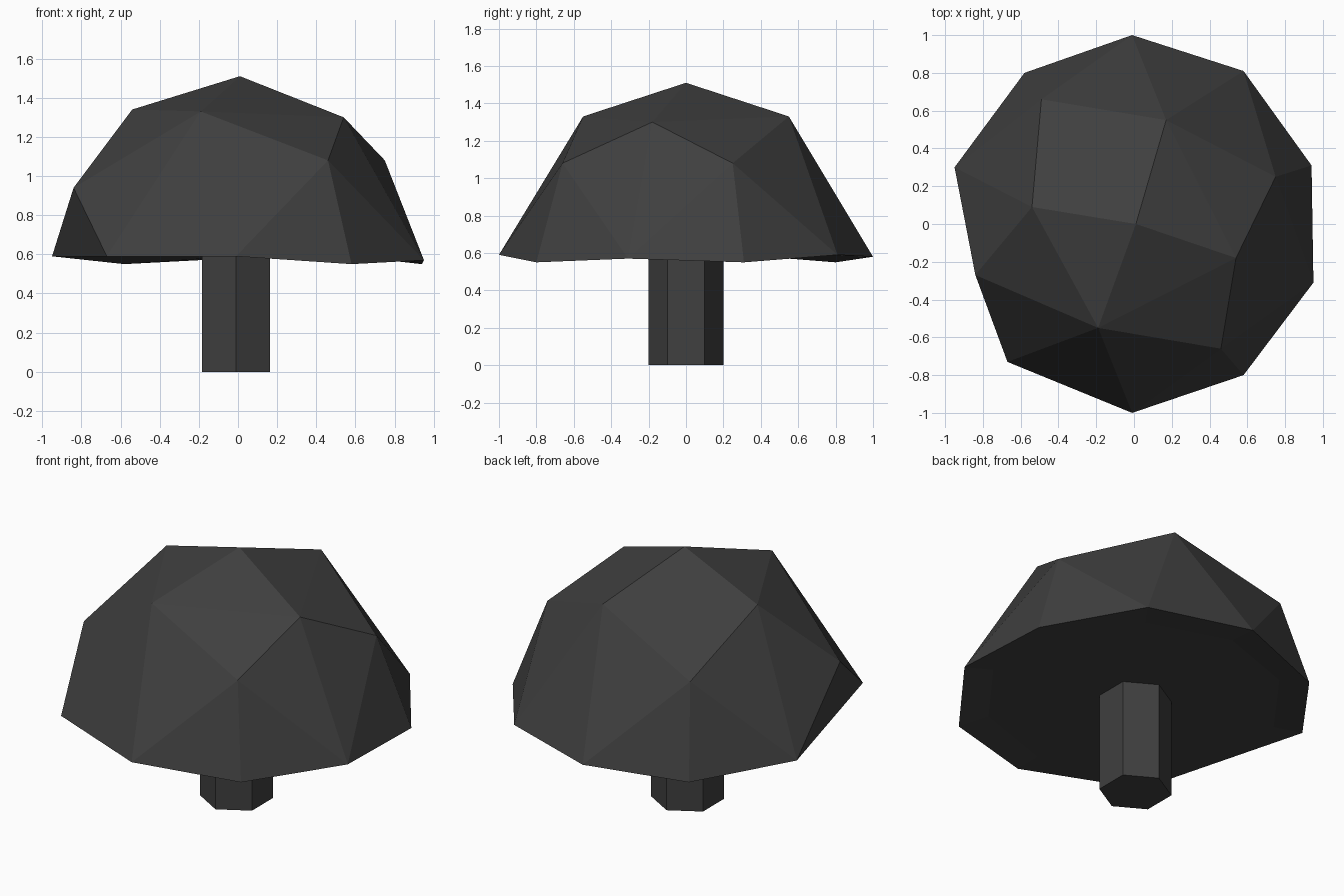
import bpy
import bmesh
from mathutils import Matrix

default_cube = bpy.data.objects.get("Cube")
if default_cube:
    bpy.data.objects.remove(default_cube, do_unlink=True)

# One flat dark grey for the whole model
charcoal = bpy.data.materials.new("charcoal grey")
charcoal.use_nodes = True
colour = (0.05, 0.05, 0.05, 1)
charcoal.diffuse_color = colour
shader = next(n for n in charcoal.node_tree.nodes if n.type == "BSDF_PRINCIPLED")
shader.inputs["Base Color"].default_value = colour
shader.inputs["Roughness"].default_value = 0.9


def finish(name, bm):
    """Turn a bmesh into a flat shaded, coloured object."""
    bmesh.ops.recalc_face_normals(bm, faces=bm.faces[:])
    mesh = bpy.data.meshes.new(name)
    bm.to_mesh(mesh)
    bm.free()
    mesh.materials.append(charcoal)
    part = bpy.data.objects.new(name, mesh)
    bpy.context.collection.objects.link(part)
    return part


# Faceted cap: crown, upper ring, shoulder corners and rim, wrapped in a hull
crown = [(0.01, 0, 1.51)]
upper_ring = [(-0.54, 0.09, 1.34), (0.17, 0.55, 1.33),
              (0.54, -0.18, 1.3), (-0.19, -0.55, 1.33)]
shoulders = [(-0.49, 0.66, 1.08), (0.75, 0.25, 1.08),
             (0.46, -0.66, 1.08), (-0.84, -0.27, 0.94)]
rim = [(-0.01, 1, 0.58), (0.58, 0.81, 0.59), (0.94, 0.31, 0.55),
       (0.95, -0.31, 0.57), (0.58, -0.8, 0.55), (-0.01, -1, 0.59),
       (-0.67, -0.73, 0.59), (-0.95, 0.3, 0.59), (-0.58, 0.8, 0.55)]

bm = bmesh.new()
for point in crown + upper_ring + shoulders + rim:
    bm.verts.new(point)
bmesh.ops.convex_hull(bm, input=bm.verts[:])
bmesh.ops.recalc_face_normals(bm, faces=bm.faces[:])

# Open the underside, then turn the rim inward to a shallow recess
underside = [f for f in bm.faces if f.normal.z < -0.5]
bmesh.ops.delete(bm, geom=underside, context="FACES")
border = [e for e in bm.edges if e.is_boundary]
lip = bmesh.ops.extrude_edge_only(bm, edges=border)["geom"]
for v in lip:
    if isinstance(v, bmesh.types.BMVert):
        v.co.x *= 0.83
        v.co.y *= 0.83
        v.co.z = 0.59
inner = [e for e in lip if isinstance(e, bmesh.types.BMEdge) and e.is_boundary]
bmesh.ops.contextual_create(bm, geom=inner)
finish("cap", bm)

# Six sided stem, with corners facing front and back
stem_height = 0.65
bm = bmesh.new()
bmesh.ops.create_cone(
    bm, cap_ends=True, segments=6, radius1=0.2, radius2=0.2, depth=stem_height,
    matrix=Matrix.Translation((-0.01, 0, stem_height / 2)))
finish("stem", bm)
